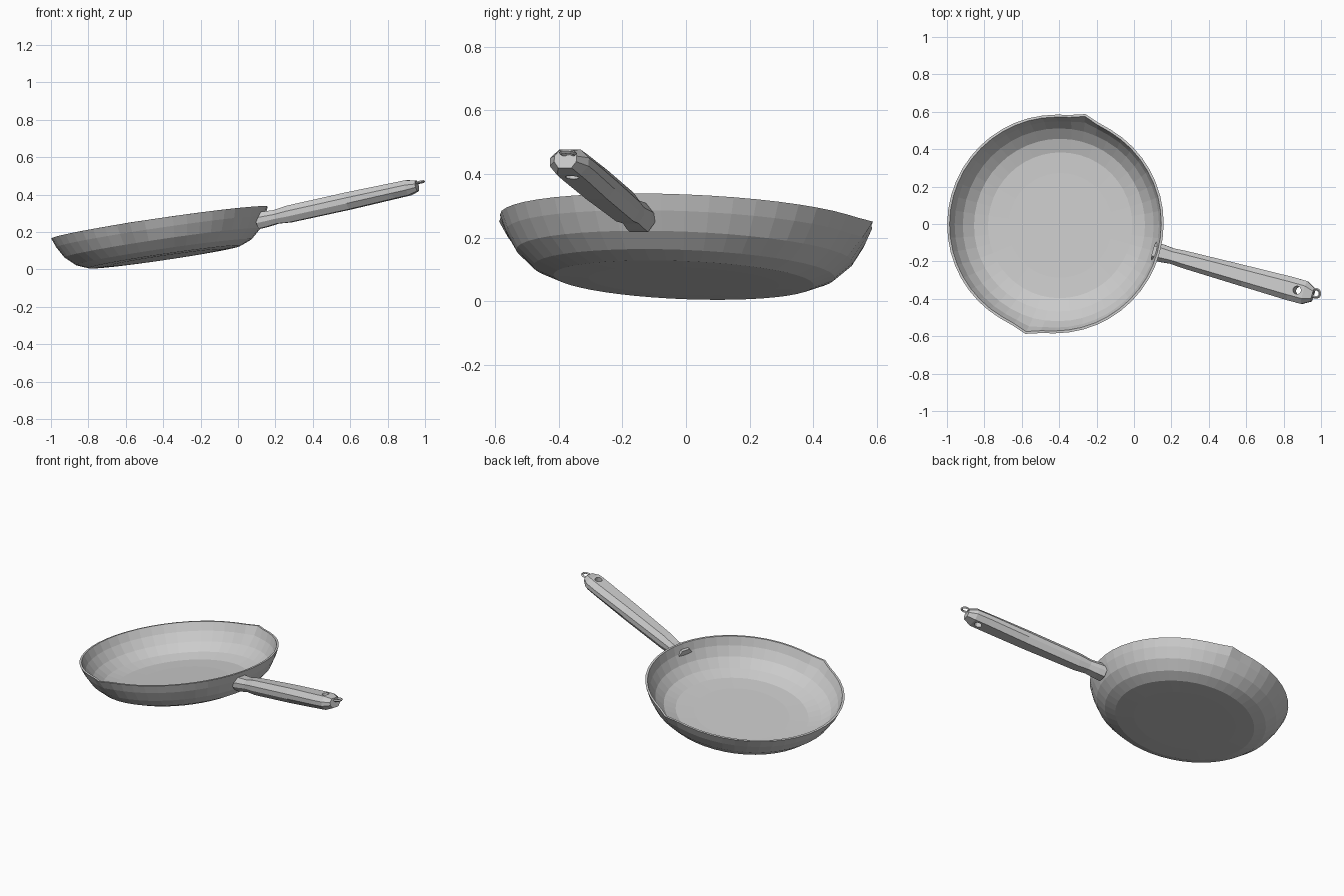
import bpy, bmesh, math
from mathutils import Matrix, Vector

if "Cube" in bpy.data.objects:
    bpy.data.objects.remove(bpy.data.objects["Cube"])

metal = bpy.data.materials.new("grey metal")
metal.diffuse_color = (0.6, 0.6, 0.6, 1)
metal.use_nodes = True
metal.node_tree.nodes["Principled BSDF"].inputs["Base Color"].default_value = metal.diffuse_color


def frame(origin, yaw, pitch):
    """Placement: turned about z, then pitched upwards."""
    return (Matrix.Translation(origin) @ Matrix.Rotation(math.radians(yaw), 4, 'Z')
            @ Matrix.Rotation(math.radians(-pitch), 4, 'Y'))


def finish(bm, name, matrix):
    bmesh.ops.recalc_face_normals(bm, faces=bm.faces)
    mesh = bpy.data.meshes.new(name)
    bm.to_mesh(mesh)
    bm.free()
    mesh.transform(matrix)
    mesh.materials.append(metal)
    ob = bpy.data.objects.new(name, mesh)
    bpy.context.collection.objects.link(ob)
    return ob


def bridge(bm, a, b):
    n = len(a)
    for i in range(n):
        bm.faces.new((a[i], a[(i + 1) % n], b[(i + 1) % n], b[i]))


# Pan body: thin-walled profile turned round, with two pouring lips
SEG = 48
profile = [(.30, -.19), (.41, -.186), (.475, -.16), (.53, -.11), (.565, -.05), (.585, 0),
           (.572, .001), (.552, -.05), (.516, -.104), (.462, -.149), (.39, -.172), (.28, -.176)]
bm = bmesh.new()
rings = []
for r, z in profile:
    ring = []
    for i in range(SEG):
        a = 2 * math.pi * i / SEG
        off = min(abs(i - SEG // 4), abs(i - 3 * SEG // 4))
        lip = {0: .024, 1: .004}.get(off, 0) * max(0, 1 + z / .11)
        ring.append(bm.verts.new(((r + lip) * math.cos(a), (r + lip) * math.sin(a), z)))
    rings.append(ring)
for a, b in zip(rings, rings[1:]):
    bridge(bm, a, b)
bm.faces.new(rings[0])
bm.faces.new(rings[-1])
finish(bm, "pan_body", frame((-.42, 0, .25), -15.3, 8.7))

# Handle: eight-sided sections (distance, half width, half thickness)
yaw = -15.4
start = Matrix.Rotation(math.radians(yaw), 4, 'Z') @ Vector((.56, 0, .262))
place = frame(start + Vector((-.42, 0, 0)), yaw, 12)
section = [(.55, 1), (1, .35), (1, -.3), (.6, -1), (-.6, -1), (-1, -.3), (-1, .35), (-.55, 1)]
stations = [(-.012, .05, .043), (.03, .048, .042), (.09, .042, .037), (.16, .047, .045),
            (.5, .057, .046), (.76, .064, .042), (.84, .063, .041), (.888, .036, .028)]
bm = bmesh.new()
rings = [[bm.verts.new((t, w * y, h * z)) for y, z in section] for t, w, h in stations]
for a, b in zip(rings, rings[1:]):
    bridge(bm, a, b)
bm.faces.new(rings[0])
bm.faces.new(rings[-1])
handle = finish(bm, "handle", place)

# Hanging hole through the handle
bm = bmesh.new()
bmesh.ops.create_cone(bm, cap_ends=True, segments=12, radius1=.022, radius2=.022, depth=.3)
cutter = finish(bm, "hole_cutter", place @ Matrix.Translation((.805, .002, 0)))
cutter.hide_render = True
mod = handle.modifiers.new("hole", 'BOOLEAN')
mod.operation = 'DIFFERENCE'
mod.solver = 'EXACT'
mod.object = cutter
bpy.context.view_layer.objects.active = handle
bpy.ops.object.modifier_apply(modifier=mod.name)
bpy.data.objects.remove(cutter)

# Small hanging loop at the tip
bm = bmesh.new()
loop = []
for i in range(12):
    a = 2 * math.pi * i / 12
    loop.append([bm.verts.new(((.022 + .007 * math.cos(b)) * math.cos(a),
                               (.022 + .007 * math.cos(b)) * math.sin(a), .007 * math.sin(b)))
                 for b in (0, math.pi / 2, math.pi, 3 * math.pi / 2)])
for i in range(12):
    bridge(bm, loop[i], loop[(i + 1) % 12])
finish(bm, "tip_loop", place @ Matrix.Translation((.905, .012, .016)))
